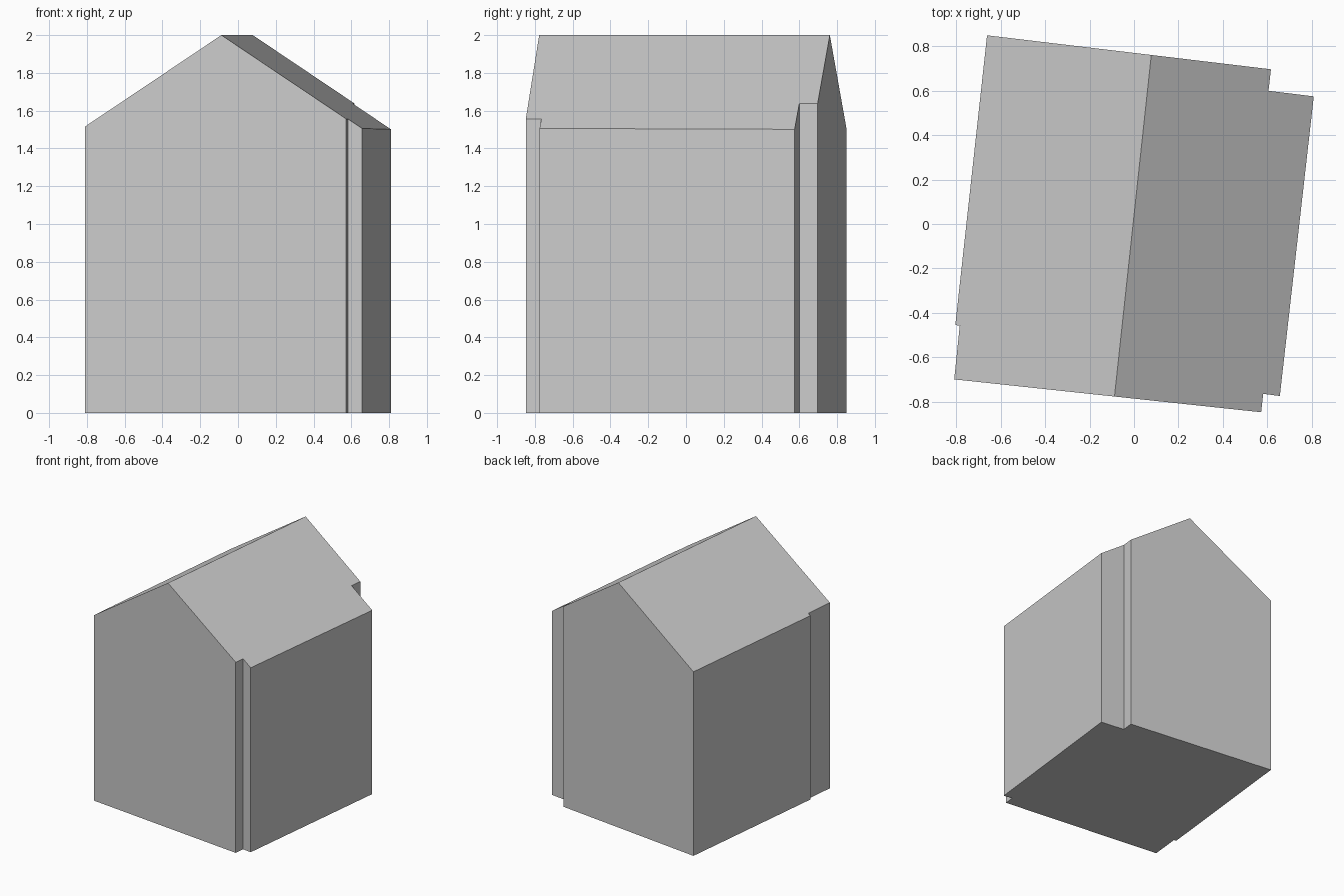
import bpy, bmesh
from mathutils import Vector

cube = bpy.data.objects.get("Cube")
if cube:
    bpy.data.objects.remove(cube, do_unlink=True)

# Single plain grey
grey = bpy.data.materials.new("plain grey")
grey.use_nodes = True
colour = (0.6, 0.6, 0.6, 1)
grey.diffuse_color = colour
grey.node_tree.nodes["Principled BSDF"].inputs["Base Color"].default_value = colour

# Ground plan with its small corner and side notches, counter-clockwise
plan = [(-0.81, -0.70), (0.573, -0.848), (0.582, -0.765), (0.657, -0.775),
        (0.81, 0.575), (0.606, 0.60), (0.617, 0.697), (-0.662, 0.85),
        (-0.805, -0.455), (-0.785, -0.458)]
ridge_a, ridge_b = Vector((-0.088, -0.777, 0)), Vector((0.078, 0.762, 0))
across = (ridge_b - ridge_a).normalized().cross(Vector((0, 0, 1)))
RIDGE_HEIGHT, SLOPE = 2.0, 0.667

# Walls: extrude the plan
bm = bmesh.new()
base = bm.faces.new([bm.verts.new((x, y, 0)) for x, y in plan])
result = bmesh.ops.extrude_face_region(bm, geom=[base], use_keep_orig=True)
top = next(g for g in result["geom"] if isinstance(g, bmesh.types.BMFace))
for v in top.verts:
    v.co.z = 1

# Gable roof: split the top along the ridge and drop it to both eaves
bmesh.ops.bisect_plane(bm, geom=[top, *top.edges, *top.verts], dist=1e-5,
                       plane_co=ridge_a, plane_no=across)
for v in bm.verts:
    if v.co.z > 0.5:
        v.co.z = RIDGE_HEIGHT - SLOPE * abs((v.co - ridge_a).dot(across))
bmesh.ops.recalc_face_normals(bm, faces=bm.faces)

mesh = bpy.data.meshes.new("gabled_house")
bm.to_mesh(mesh)
bm.free()
mesh.materials.append(grey)
house = bpy.data.objects.new("gabled_house", mesh)
bpy.context.collection.objects.link(house)
